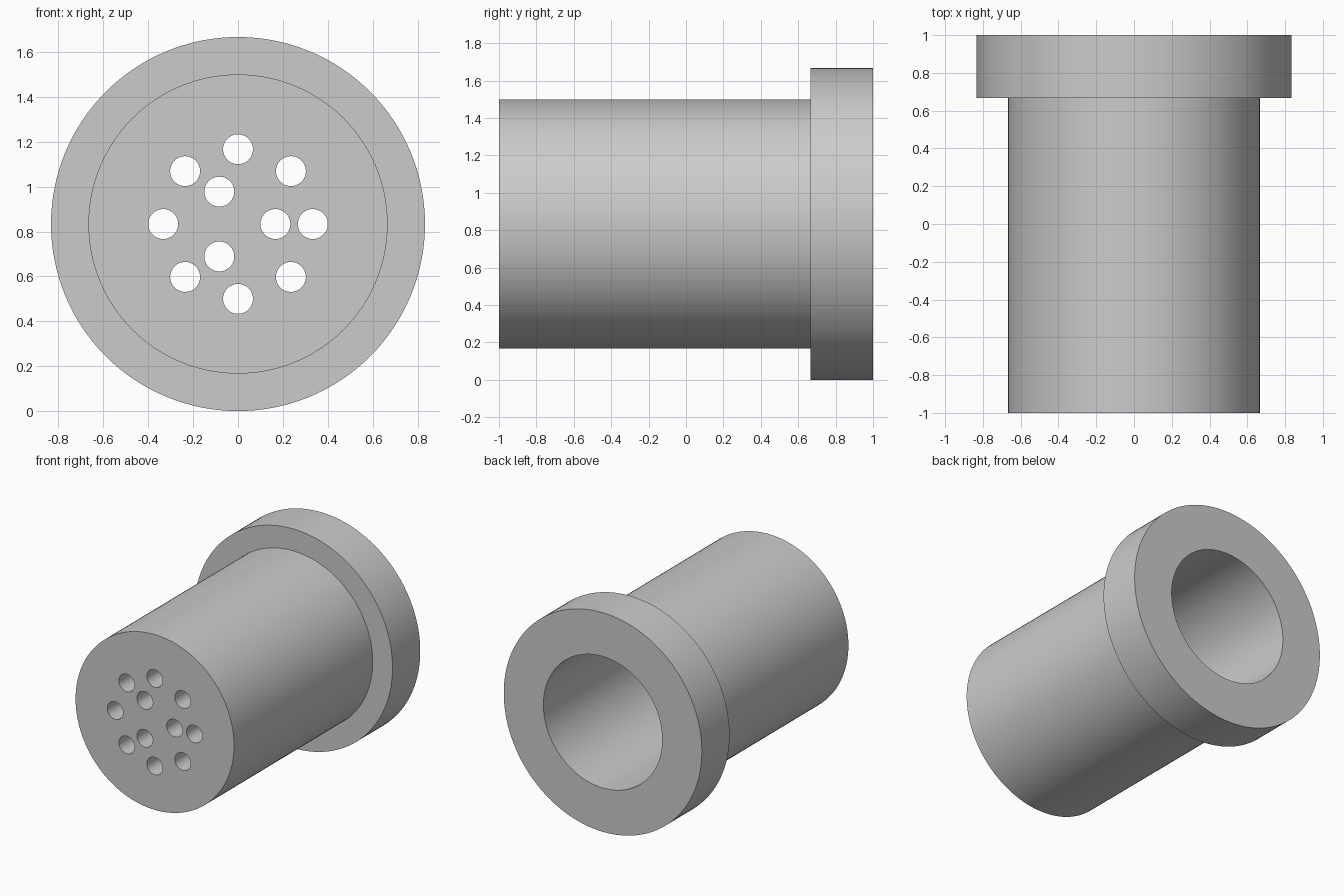
import bpy, bmesh, math
from mathutils import Matrix, Vector

cube = bpy.data.objects.get("Cube")
if cube:
    bpy.data.objects.remove(cube)

AXIS_Z = 5 / 6          # height of the horizontal axis
BODY_R, FLANGE_R, BORE_R = 2 / 3, 5 / 6, 0.5
FLANGE_Y, FLOOR_Y = 2 / 3, -5 / 6
HOLE_R = 1 / 15

grey = bpy.data.materials.new("light grey")
grey.use_nodes = True
colour = (0.6, 0.6, 0.6, 1)
grey.diffuse_color = colour
grey.node_tree.nodes["Principled BSDF"].inputs["Base Color"].default_value = colour


def add_object(name, bm):
    bmesh.ops.recalc_face_normals(bm, faces=bm.faces)
    mesh = bpy.data.meshes.new(name)
    bm.to_mesh(mesh)
    bm.free()
    mesh.materials.append(grey)
    obj = bpy.data.objects.new(name, mesh)
    bpy.context.collection.objects.link(obj)
    obj.location.z = AXIS_Z
    return obj


# Flanged cup: half section (radius, y) turned about the y axis
section = [(0, -1), (BODY_R, -1), (BODY_R, FLANGE_Y), (FLANGE_R, FLANGE_Y),
           (FLANGE_R, 1), (BORE_R, 1), (BORE_R, FLOOR_Y), (0, FLOOR_Y)]
bm = bmesh.new()
points = [bm.verts.new((r, y, 0)) for r, y in section]
edges = [bm.edges.new(pair) for pair in zip(points, points[1:])]
bmesh.ops.spin(bm, geom=points + edges, cent=(0, 0, 0), axis=(0, 1, 0),
               angle=math.tau, steps=128)
bmesh.ops.remove_doubles(bm, verts=bm.verts, dist=0.0001)
cup = add_object("flanged_cup", bm)

# Drilled holes: outer ring of eight, inner ring of three
bm = bmesh.new()
for count, ring_r in ((8, 1 / 3), (3, 1 / 6)):
    for i in range(count):
        a = math.tau * i / count
        place = Matrix.Translation(Vector((math.cos(a), 0, math.sin(a))) * ring_r
                                   + Vector((0, -0.9, 0)))
        bmesh.ops.create_cone(bm, cap_ends=True, segments=48, radius1=HOLE_R,
                              radius2=HOLE_R, depth=0.5,
                              matrix=place @ Matrix.Rotation(math.pi / 2, 4, 'X'))
drill = add_object("hole_cutter", bm)

cut = cup.modifiers.new("holes", 'BOOLEAN')
cut.operation = 'DIFFERENCE'
cut.solver = 'EXACT'
cut.object = drill

bpy.ops.object.select_all(action='DESELECT')
cup.select_set(True)
bpy.context.view_layer.objects.active = cup
bpy.ops.object.modifier_apply(modifier=cut.name)
bpy.data.objects.remove(drill)
bpy.ops.object.shade_smooth_by_angle(angle=math.radians(30))
